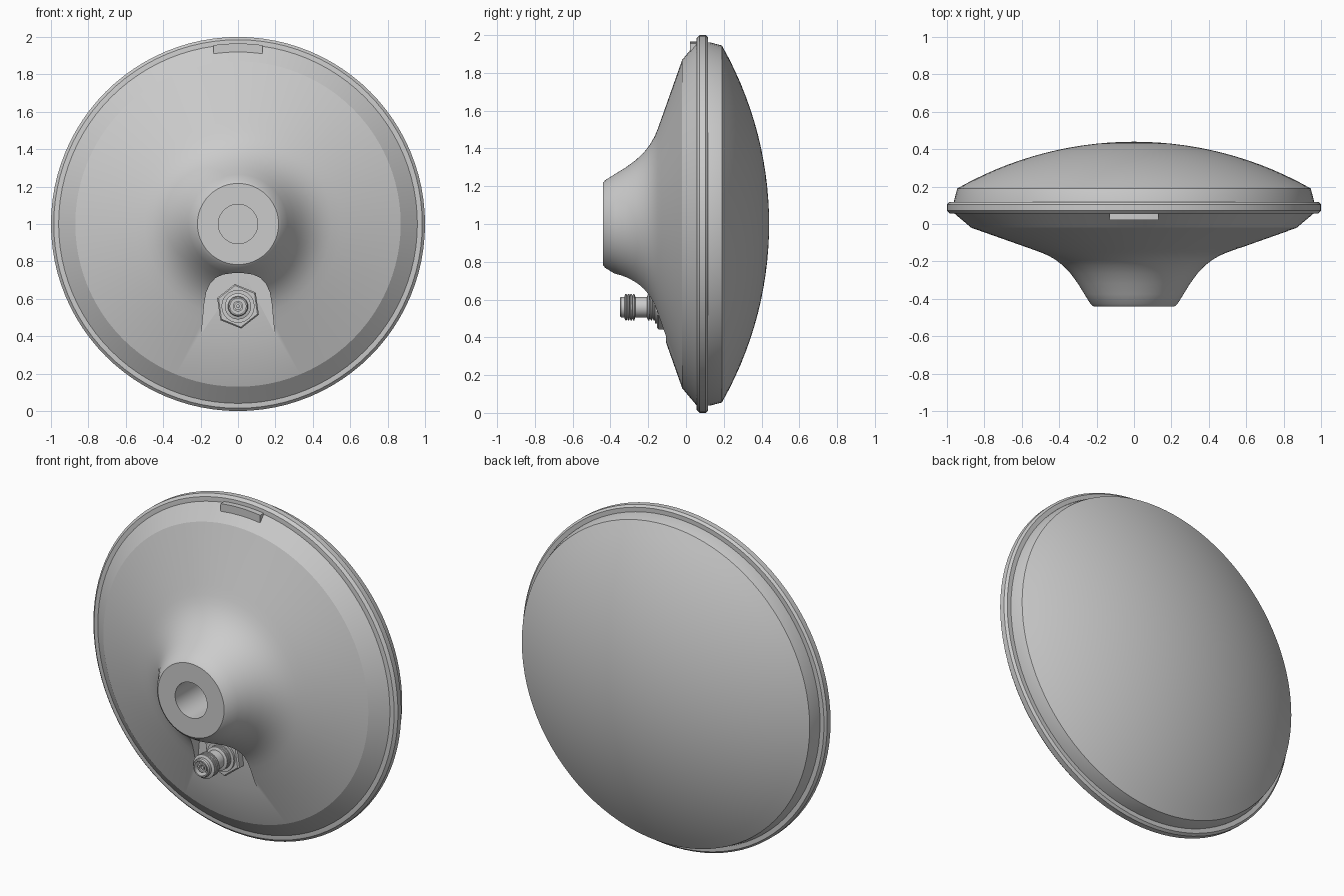
import bpy, bmesh, math

if "Cube" in bpy.data.objects:
    bpy.data.objects.remove(bpy.data.objects["Cube"])


def finish(name, bm, angle=30):
    bmesh.ops.recalc_face_normals(bm, faces=bm.faces[:])
    me = bpy.data.meshes.new(name)
    bm.to_mesh(me)
    bm.free()
    ob = bpy.data.objects.new(name, me)
    bpy.context.collection.objects.link(ob)
    if angle:
        smooth(ob, angle)
    return ob


def activate(ob):
    bpy.ops.object.select_all(action='DESELECT')
    ob.select_set(True)
    bpy.context.view_layer.objects.active = ob


def smooth(ob, angle):
    activate(ob)
    bpy.ops.object.shade_smooth_by_angle(angle=math.radians(angle))


def lathe(name, profile, segs, cz=1.0, closed=False, turn=0.0, angle=30):
    """Revolve (radius, y) points around a y-parallel axis at height cz."""
    bm = bmesh.new()
    rings = []
    for r, y in profile:
        if r == 0:
            rings.append([bm.verts.new((0, y, cz))] * segs)
        else:
            rings.append([bm.verts.new((r * math.sin(turn + math.tau * i / segs), y,
                                        cz + r * math.cos(turn + math.tau * i / segs)))
                          for i in range(segs)])
    pairs = list(zip(rings, rings[1:]))
    if closed:
        pairs.append((rings[-1], rings[0]))
    for a, b in pairs:
        for i in range(segs):
            j = (i + 1) % segs
            corners = list(dict.fromkeys((a[i], a[j], b[j], b[i])))
            if len(corners) > 2:
                bm.faces.new(corners)
    return finish(name, bm, angle)


def prism(name, outline, y0, y1, angle=30):
    """Extrude an (x, z) outline between two y values."""
    bm = bmesh.new()
    face = bm.faces.new([bm.verts.new((x, y0, z)) for x, z in outline])
    new = bmesh.ops.extrude_face_region(bm, geom=[face])['geom']
    for v in new:
        if isinstance(v, bmesh.types.BMVert):
            v.co.y = y1
    return finish(name, bm, angle)


# Flared front housing with the mounting hole
housing = lathe("front_housing", [
    (0, -0.10), (0.105, -0.10), (0.105, -0.44), (0.217, -0.44), (0.232, -0.428),
    (0.265, -0.375), (0.30, -0.318), (0.34, -0.264), (0.38, -0.222), (0.42, -0.191),
    (0.46, -0.168), (0.50, -0.151), (0.55, -0.133), (0.87, -0.02), (0.965, 0.06),
    (0, 0.06)], 96, angle=0)

# Arched recess for the connector
half = [(0.25, 0.28), (0.25, 0.385), (0.21, 0.40), (0.198, 0.415), (0.192, 0.45),
        (0.18, 0.58), (0.17, 0.635), (0.15, 0.68), (0.12, 0.712), (0.08, 0.73), (0.03, 0.737)]
cutter = prism("recess_cutter", half + [(-x, z) for x, z in reversed(half)], -0.6, -0.105, 0)
cutter.hide_render = True
mod = housing.modifiers.new("recess", 'BOOLEAN')
mod.operation = 'DIFFERENCE'
mod.solver = 'EXACT'
mod.object = cutter
activate(housing)
bpy.ops.object.modifier_apply(modifier=mod.name)
bpy.data.objects.remove(cutter)
smooth(housing, 20)

# Rim band around the seam
lathe("rim_band", [(0.90, 0.055), (0.965, 0.055), (0.985, 0.057), (1.0, 0.072),
                   (1.0, 0.104), (0.988, 0.117), (0.90, 0.117)], 96, closed=True, angle=25)

# Rear dome: short skirt, then a spherical cap
R = (0.945 ** 2 + 0.25 ** 2) / 0.5
cap = [(0.945 * i / 14, 0.44 - R + math.sqrt(R * R - (0.945 * i / 14) ** 2)) for i in range(15)]
lathe("rear_dome", cap + [(0.962, 0.125), (0.962, 0.10), (0, 0.10)], 96, angle=25)

# Latch tab at the top of the front face
tab = [(0.13 - 0.26 * i / 8, 1 + math.sqrt(0.965 ** 2 - (0.13 - 0.26 * i / 8) ** 2)) for i in range(9)]
prism("top_tab", tab + [(-0.13, 1.912), (0.13, 1.912)], 0.022, 0.07)
prism("top_tab_inset", [(-0.10, 1.90), (0.10, 1.90), (0.10, 1.93), (-0.10, 1.93)], 0.036, 0.055)

# Thin label lying on the right side of the cone
bm = bmesh.new()
rows = [[bm.verts.new((r * math.cos(a), y - 0.001, 1 + r * math.sin(a)))
         for a in [-0.2945 + 0.589 * i / 18 for i in range(19)]]
        for r, y in ((0.565, -0.1277), (0.825, -0.0359))]
for i in range(18):
    bm.faces.new((rows[0][i], rows[0][i + 1], rows[1][i + 1], rows[1][i]))
label = finish("side_label", bm)

# Threaded coaxial connector
CZ = 0.56
lathe("connector_hex_nut", [(0, -0.10), (0.12, -0.10), (0.12, -0.145), (0.112, -0.153), (0, -0.153)],
      6, CZ, turn=-0.14, angle=20)
lathe("connector_collar", [(0, -0.15), (0.088, -0.15), (0.088, -0.165), (0, -0.165)], 32, CZ)


def thread(y0, y1, n):
    step = (y1 - y0) / n
    pts = []
    for i in range(n):
        y = y0 + i * step
        pts += [(0.060, y), (0.070, y + step * 0.25), (0.070, y + step * 0.7)]
    return pts + [(0.060, y1)]


barrel = [(0, -0.15), (0.055, -0.15)] + thread(-0.162, -0.205, 3) + [(0.054, -0.206), (0.054, -0.268)]
barrel += thread(-0.27, -0.325, 4) + [(0.054, -0.326), (0.054, -0.343), (0.049, -0.35),
                                      (0.042, -0.35), (0.042, -0.30), (0, -0.30)]
lathe("connector_barrel", barrel, 32, CZ)
lathe("connector_insulator", [(0, -0.29), (0.028, -0.29), (0.028, -0.338), (0.018, -0.338),
                              (0.018, -0.31), (0, -0.31)], 24, CZ)
lathe("connector_pin", [(0, -0.30), (0.010, -0.30), (0.010, -0.335), (0, -0.338)], 16, CZ)
